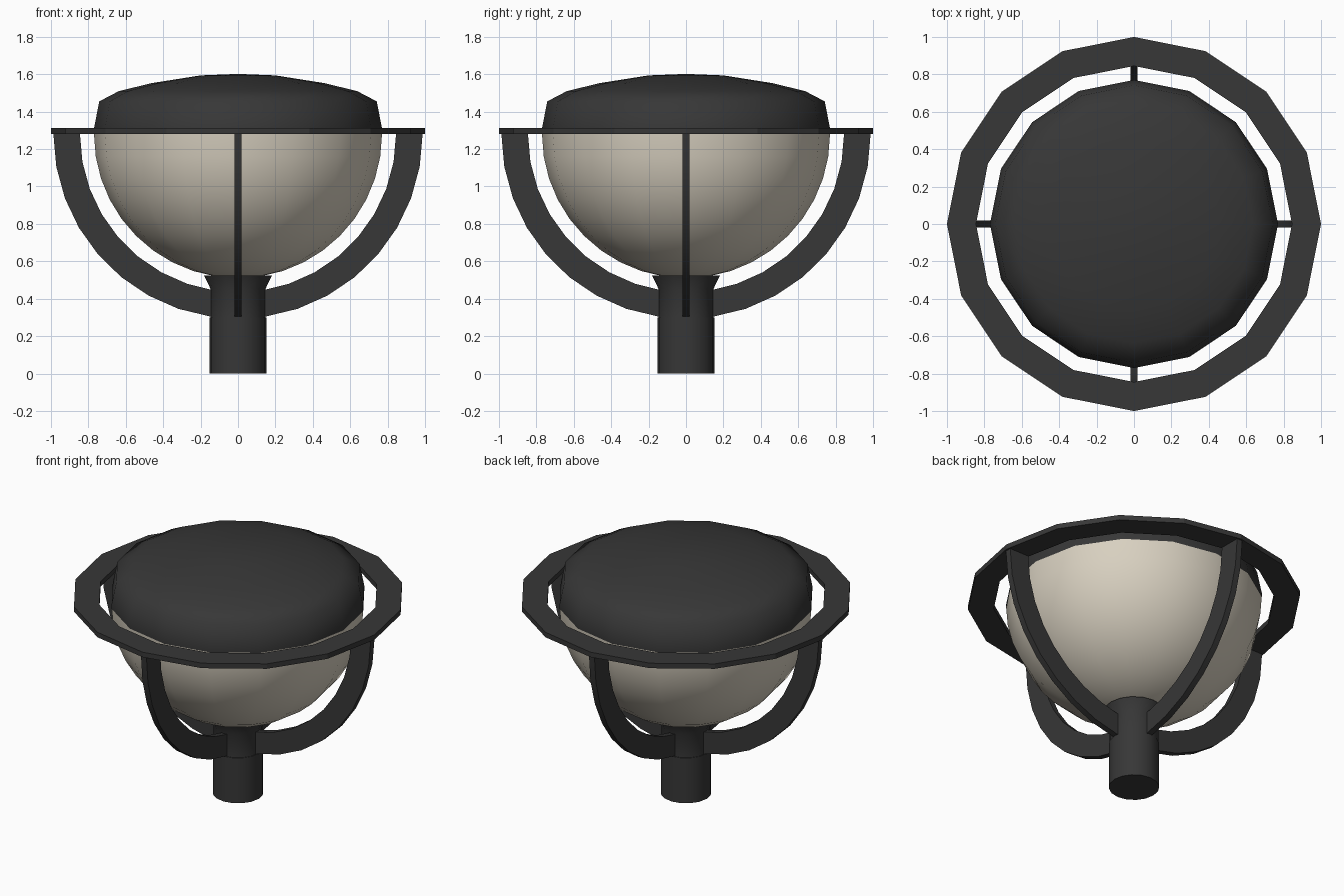
import bpy, bmesh, math

if "Cube" in bpy.data.objects:
    bpy.data.objects.remove(bpy.data.objects["Cube"])

def material(name, rgb):
    m = bpy.data.materials.new(name)
    m.diffuse_color = (*rgb, 1)
    m.use_nodes = True
    m.node_tree.nodes["Principled BSDF"].inputs["Base Color"].default_value = m.diffuse_color
    return m

DARK = material("dark_metal", (0.038, 0.038, 0.038))
GLASS = material("warm_glass", (0.69, 0.635, 0.53))
RIM_Z = 1.28   # height of the bowl rim and the arm centre

def finish(name, bm, mat, smooth):
    bmesh.ops.remove_doubles(bm, verts=bm.verts, dist=1e-5)
    bmesh.ops.recalc_face_normals(bm, faces=bm.faces)
    me = bpy.data.meshes.new(name)
    bm.to_mesh(me)
    bm.free()
    me.materials.append(mat)
    ob = bpy.data.objects.new(name, me)
    bpy.context.collection.objects.link(ob)
    if smooth:
        bpy.ops.object.select_all(action='DESELECT')
        ob.select_set(True)
        bpy.context.view_layer.objects.active = ob
        bpy.ops.object.shade_smooth_by_angle(angle=math.radians(smooth))
    return ob

def lathe(name, profile, mat, smooth=35, sides=16):
    """Spin (radius, z) points around the z axis."""
    bm = bmesh.new()
    vs = [bm.verts.new((r, 0, z)) for r, z in profile]
    es = [bm.edges.new(p) for p in zip(vs, vs[1:])]
    bmesh.ops.spin(bm, geom=vs + es, cent=(0, 0, 0), axis=(0, 0, 1),
                   angle=math.tau, steps=sides, use_duplicate=False)
    return finish(name, bm, mat, smooth)

# Post with a flared cup under the bowl
lathe("post", [(0, 0), (0.152, 0), (0.152, 0.3), (0, 0.3)], DARK)
lathe("cup", [(0, 0.3), (0.148, 0.3), (0.148, 0.455), (0.182, 0.525), (0, 0.525)], DARK)

# Hemispherical glass bowl
R = 0.77
lathe("glass_bowl", [(R * math.sin(a), RIM_Z - R * math.cos(a))
                     for a in (math.radians(9 * i) for i in range(11))], GLASS)

# Domed lid
lathe("lid", [(0, RIM_Z), (0.77, RIM_Z), (0.77, 1.31), (0.742, 1.455), (0.637, 1.51),
              (0.46, 1.553), (0.2, 1.594), (0, 1.602)], DARK, 60)

# Flat outer ring
lathe("ring", [(0.845, 1.28), (1, 1.28), (1, 1.313), (0.845, 1.313), (0.845, 1.28)],
      DARK, 0)

# Four curved flat arms from post to ring
def arm(name, turn):
    bm = bmesh.new()
    rings = []
    for i in range(9):
        a = math.radians(81.3 * i / 8)
        ring = []
        for r, y in ((0.845, -0.02), (0.987, -0.02), (0.987, 0.02), (0.845, 0.02)):
            x = r * math.cos(a) if i < 8 else 0.14
            z = RIM_Z - (r * math.sin(a) if i < 8 else math.sqrt(r * r - x * x))
            ring.append(bm.verts.new((x, y, z)))
        rings.append(ring)
    for p, q in zip(rings, rings[1:]):
        for j in range(4):
            k = (j + 1) % 4
            bm.faces.new((p[j], p[k], q[k], q[j]))
    bm.faces.new(rings[0])
    bm.faces.new(rings[-1])
    ob = finish(name, bm, DARK, 30)
    ob.rotation_euler.z = turn

for i, side in enumerate(("right", "back", "left", "front")):
    arm(side + "_arm", i * math.pi / 2)
